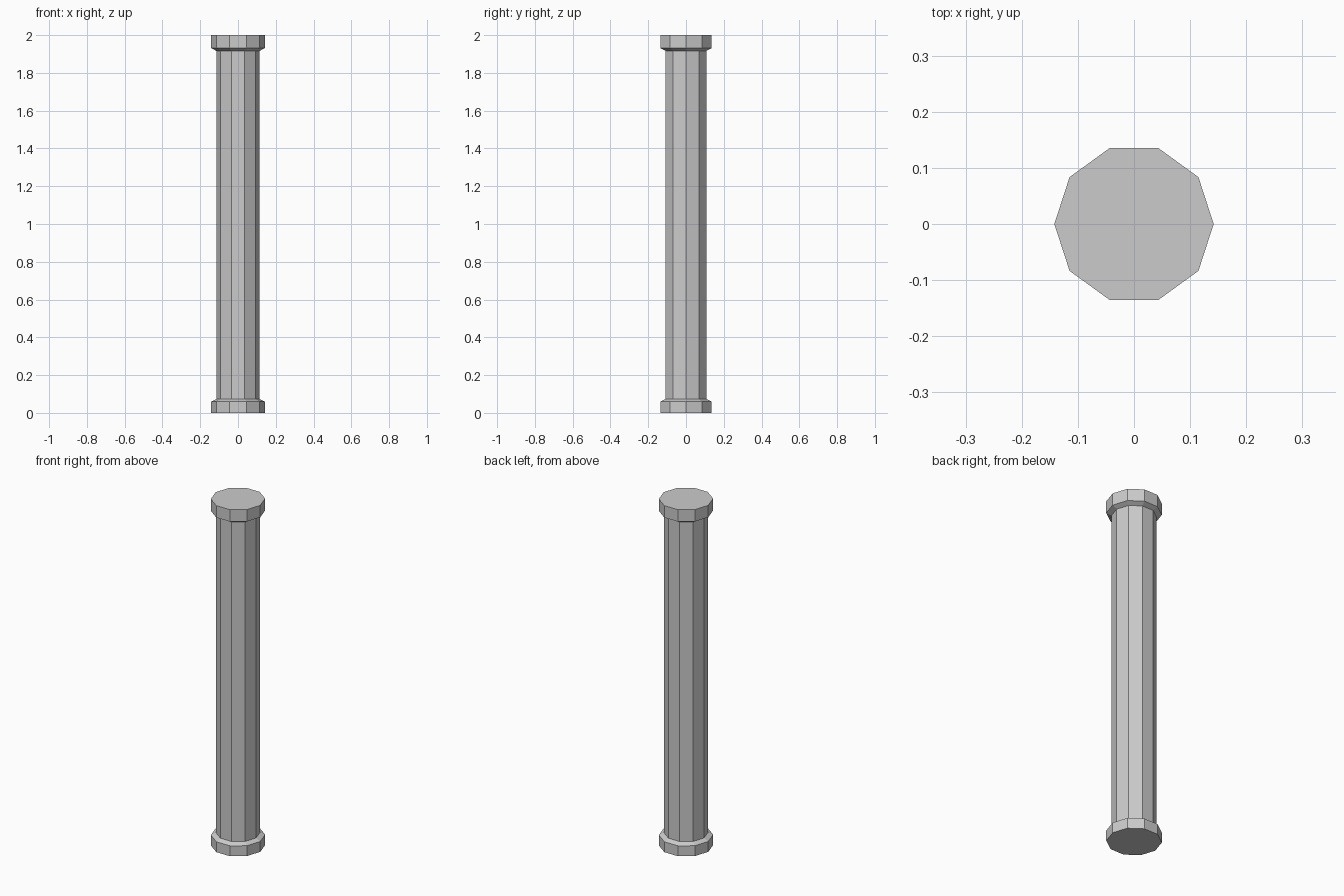
import bpy, bmesh
from math import cos, sin, tau

if "Cube" in bpy.data.objects:
    bpy.data.objects.remove(bpy.data.objects["Cube"])

SIDES = 10
# (radius, height) profile: base, chamfer, shaft, chamfer, capital
PROFILE = [(0.142, 0.0), (0.142, 0.06), (0.115, 0.073),
           (0.115, 1.917), (0.142, 1.931), (0.142, 2.0)]

bm = bmesh.new()
rings = [[bm.verts.new((r * cos(tau * i / SIDES), r * sin(tau * i / SIDES), z))
          for i in range(SIDES)] for r, z in PROFILE]

# Flat side walls between neighbouring rings
for low, high in zip(rings, rings[1:]):
    for i in range(SIDES):
        j = (i + 1) % SIDES
        bm.faces.new((low[i], low[j], high[j], high[i]))

# Flat underside and top
bm.faces.new(rings[0][::-1])
bm.faces.new(rings[-1])

mesh = bpy.data.meshes.new("column")
bm.to_mesh(mesh)
bm.free()
bpy.context.collection.objects.link(bpy.data.objects.new("column", mesh))
